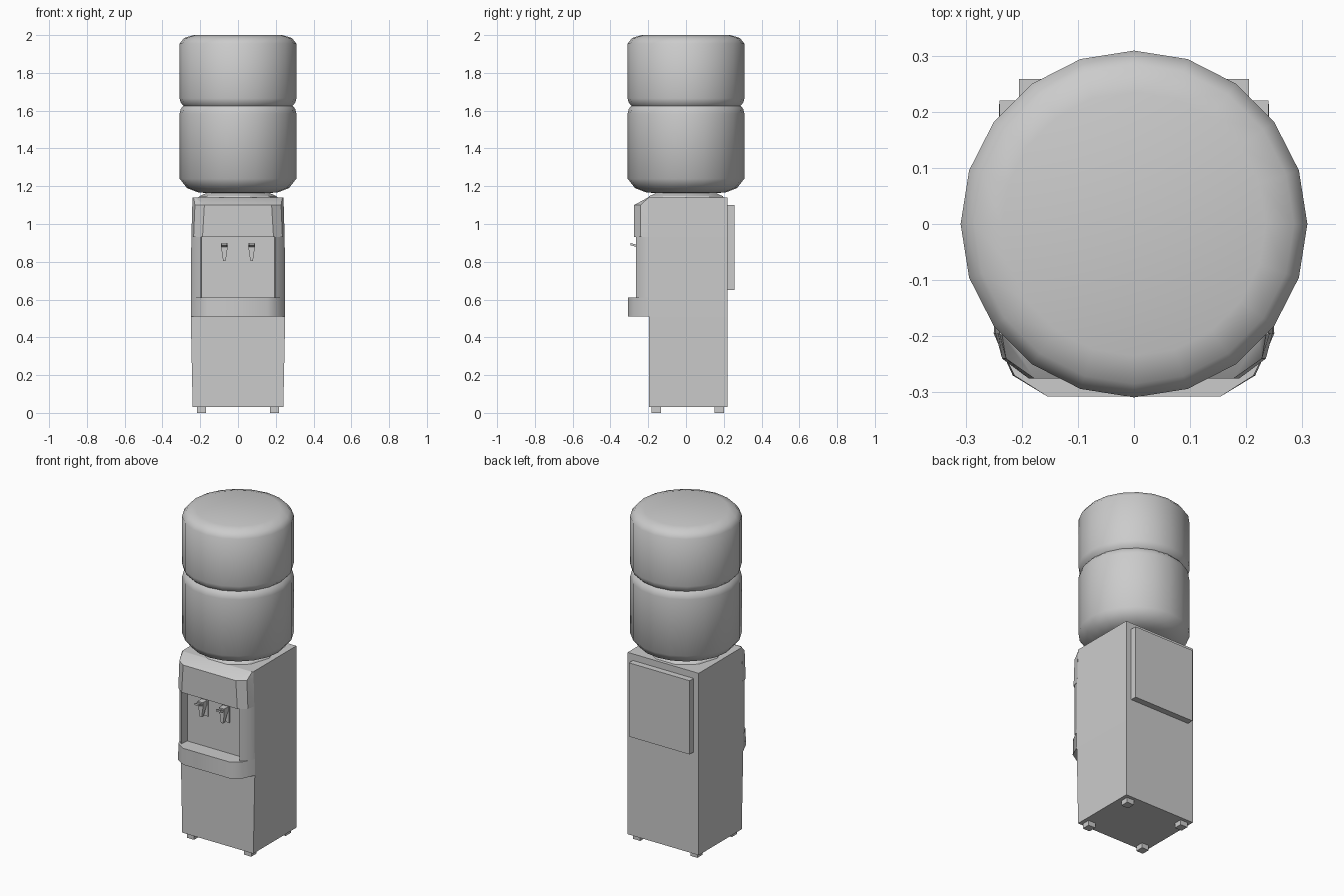
import bpy, bmesh, math
from mathutils import Matrix

if "Cube" in bpy.data.objects:
    bpy.data.objects.remove(bpy.data.objects["Cube"])


def finish(bm, name, smooth=None):
    bmesh.ops.recalc_face_normals(bm, faces=bm.faces)
    me = bpy.data.meshes.new(name)
    bm.to_mesh(me)
    bm.free()
    ob = bpy.data.objects.new(name, me)
    bpy.context.collection.objects.link(ob)
    if smooth:
        bpy.ops.object.select_all(action='DESELECT')
        ob.select_set(True)
        bpy.context.view_layer.objects.active = ob
        bpy.ops.object.shade_smooth_by_angle(angle=math.radians(smooth))
    return ob


def loft(name, rings, smooth=None):
    """Skin closed rings of 3D points and cap both ends."""
    bm = bmesh.new()
    loops = [[bm.verts.new(p) for p in r] for r in rings]
    n = len(loops[0])
    for a, b in zip(loops, loops[1:]):
        for i in range(n):
            j = (i + 1) % n
            bm.faces.new((a[i], a[j], b[j], b[i]))
    bm.faces.new(loops[0])
    bm.faces.new(loops[-1])
    return finish(bm, name, smooth)


def sym(z, half):
    """Horizontal ring mirrored in x from the points of its right half."""
    return [(x, y, z) for x, y in half] + [(-x, y, z) for x, y in reversed(half)]


def lathe(name, profile, sides, smooth):
    return loft(name, [[(r * math.cos(math.tau * i / sides),
                         r * math.sin(math.tau * i / sides), z)
                        for i in range(sides)] for r, z in profile], smooth)


def box(name, x, y, z):
    return loft(name, [[(x[0], y[0], h), (x[1], y[0], h),
                        (x[1], y[1], h), (x[0], y[1], h)] for h in z])


# cabinet, slightly wider at mid height along the front edge
F, B = -0.195, 0.22
loft("cabinet", [sym(z, [(0.24, B), (w, F)]) for z, w in
                 [(0.03, 0.24), (0.51, 0.25), (0.61, 0.25), (0.93, 0.247), (1.14, 0.24)]])

# upper housing with sloped top
loft("head", [sym(0.93, [(0.247, F), (0.235, -0.24), (0.188, -0.275)]),
              sym(1.10, [(0.242, F), (0.228, -0.24), (0.178, -0.275)]),
              sym(1.14, [(0.24, F), (0.235, -0.198), (0.222, -0.202)])], 35)

# drip tray shelf
loft("drip_tray", [sym(z, [(0.25, F), (w, -0.27), (0.155, -0.307)])
                   for z, w in [(0.51, 0.216), (0.61, 0.213)]], 35)

# alcove back and side columns
box("alcove_panel", (-0.21, 0.21), (-0.215, F), (0.61, 0.93))
for s, side in ((-1, "left"), (1, "right")):
    loft(side + "_column",
         [[(s * x, y, z) for x, y in
           [(0.19, F), (0.197, -0.266), (0.235, -0.23), (w, F)]]
          for z, w in [(0.61, 0.25), (0.93, 0.247)]], 35)

# taps: mounting plate, tapered spout, valve block and tilted lever
for s, side in ((-1, "left"), (1, "right")):
    c = s * 0.072
    box(side + "_tap_plate", (c - 0.024, c + 0.024), (-0.222, -0.215), (0.80, 0.905))
    box(side + "_tap_valve", (c - 0.018, c + 0.018), (-0.262, -0.222), (0.868, 0.898))
    loft(side + "_tap_spout",
         [[(c - w, -0.258, z), (c + w, -0.258, z), (c + w, b, z), (c - w, b, z)]
          for z, w, b in [(0.805, 0.007, -0.24), (0.868, 0.016, -0.222)]])
    loft(side + "_tap_lever",
         [[(c - 0.015, y, z), (c + 0.015, y, z),
           (c + 0.015, y, z + 0.012), (c - 0.015, y, z + 0.012)]
          for y, z in [(-0.255, 0.876), (-0.295, 0.888)]])

# rear panel
box("rear_panel", (-0.205, 0.205), (B, 0.258), (0.65, 1.10))

# feet
for x in (-0.193, 0.193):
    for y in (-0.157, 0.175):
        box("foot", (x - 0.024, x + 0.024), (y - 0.025, y + 0.025), (0, 0.03))

# collar the bottle sits in
lathe("bottle_collar", [(0.21, 1.14), (0.205, 1.147), (0.16, 1.167)], 10, 20)

# water bottle
lathe("water_bottle", [(0.09, 1.14), (0.10, 1.16), (0.21, 1.167), (0.27, 1.19), (0.309, 1.24),
                       (0.309, 1.585), (0.303, 1.61), (0.288, 1.626), (0.303, 1.642),
                       (0.309, 1.665), (0.309, 1.955), (0.285, 1.985), (0.235, 2.0)], 20, 40)
